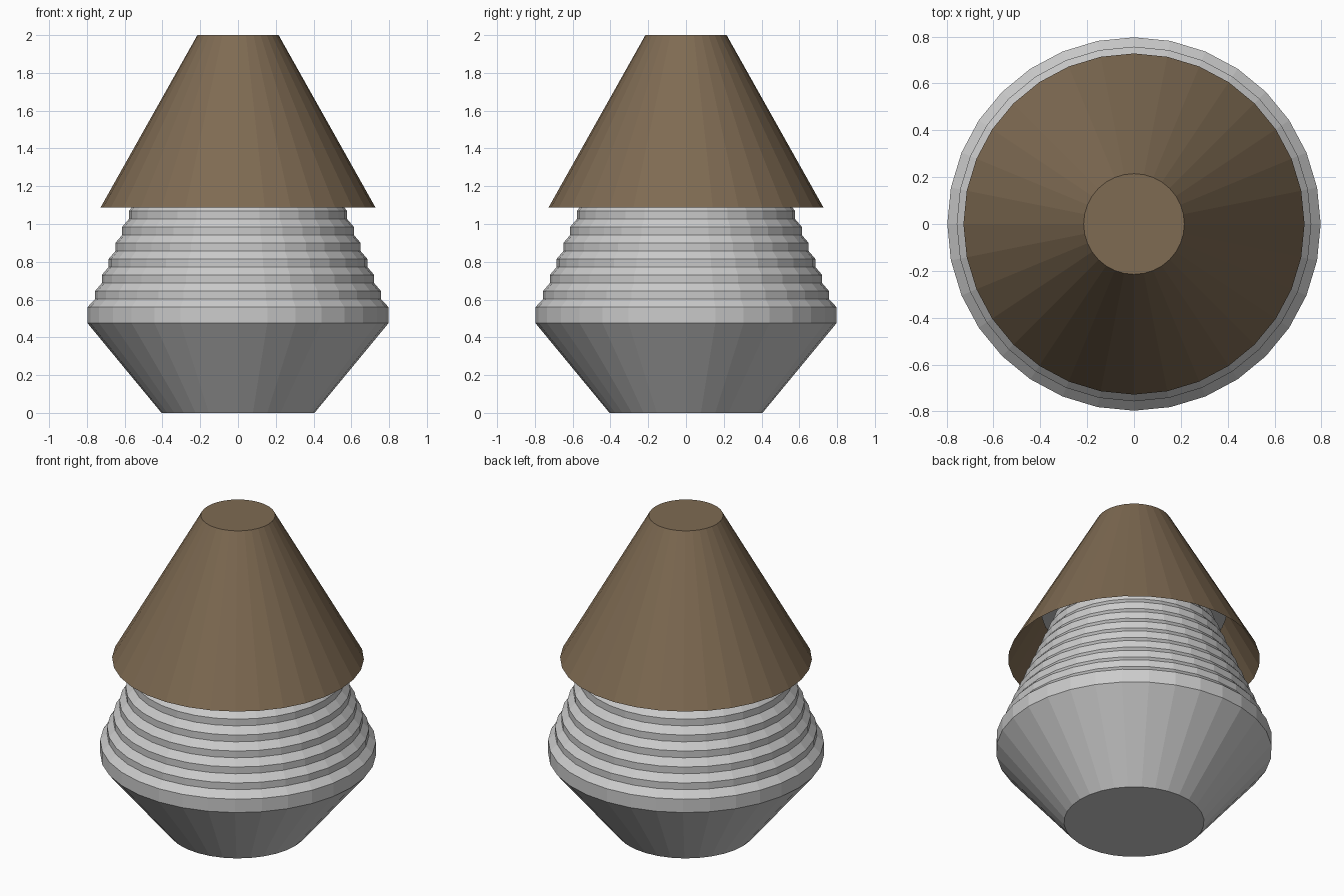
import bpy, bmesh
from math import sin, cos, pi

if "Cube" in bpy.data.objects:
    bpy.data.objects.remove(bpy.data.objects["Cube"])

SIDES = 32


def lathe(name, profile, cap_bottom=True, cap_top=True):
    """Revolve (radius, z) points around the z axis with flat facets."""
    bm = bmesh.new()
    rings = [[bm.verts.new((r * cos(2 * pi * i / SIDES), r * sin(2 * pi * i / SIDES), z))
              for i in range(SIDES)] for r, z in profile]
    for low, high in zip(rings, rings[1:]):
        for i in range(SIDES):
            j = (i + 1) % SIDES
            bm.faces.new((low[i], low[j], high[j], high[i]))
    if cap_bottom:
        bm.faces.new(rings[0][::-1])
    if cap_top:
        bm.faces.new(rings[-1])
    mesh = bpy.data.meshes.new(name)
    bm.to_mesh(mesh)
    bm.free()
    obj = bpy.data.objects.new(name, mesh)
    bpy.context.collection.objects.link(obj)
    return obj


# Base: flared foot, wide band, then stepped ribs tapering up into the shade
profile = [(0.405, 0.0), (0.797, 0.475), (0.797, 0.56)]
for k in range(10):
    r, z = 0.757 - 0.036 * k, 0.602 + 0.085 * k
    profile += [(r, z), (r, z + 0.043)]
lathe("ribbed_base", profile)

# Support plate inside the shade
lathe("shade_support", [(0.535, 1.39), (0.52, 1.42)])

# Shade: thin open-bottomed cone with a closed top
shade = lathe("lamp_shade", [(0.728, 1.087), (0.215, 2.0)], cap_bottom=False)
brown = bpy.data.materials.new("brown_shade")
brown.diffuse_color = (0.21, 0.145, 0.085, 1)
brown.use_nodes = True
brown.node_tree.nodes["Principled BSDF"].inputs["Base Color"].default_value = brown.diffuse_color
shade.data.materials.append(brown)
